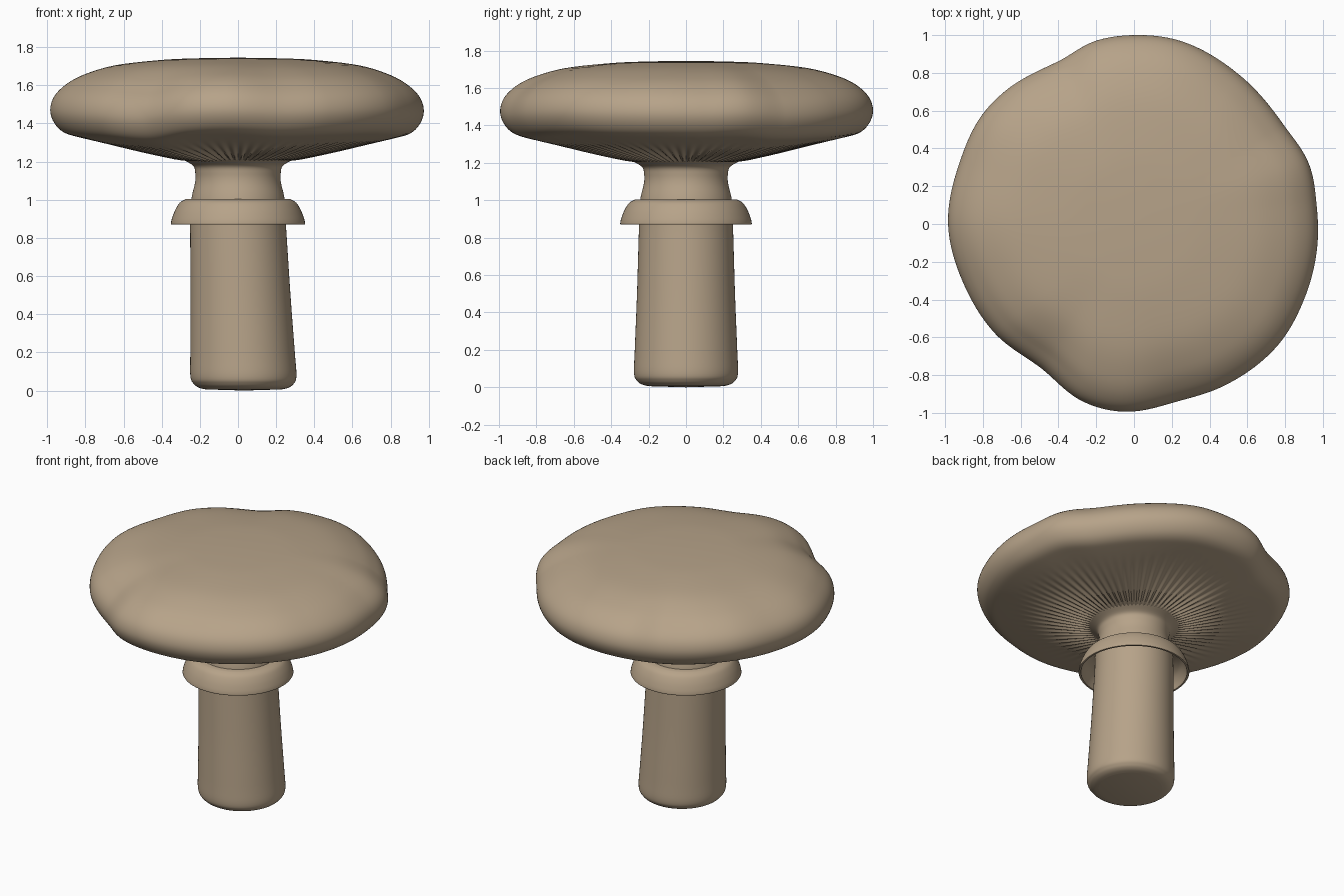
import bpy, bmesh, math

if "Cube" in bpy.data.objects:
    bpy.data.objects.remove(bpy.data.objects["Cube"])

mat = bpy.data.materials.new("mushroom_tan")
mat.diffuse_color = (0.47, 0.365, 0.25, 1)
mat.use_nodes = True
mat.node_tree.nodes["Principled BSDF"].inputs["Base Color"].default_value = mat.diffuse_color


def spline(pts, steps):
    """Catmull-Rom curve through a radius/height profile."""
    out = []
    for i in range(len(pts) - 1):
        p0, p1 = pts[max(i - 1, 0)], pts[i]
        p2, p3 = pts[i + 1], pts[min(i + 2, len(pts) - 1)]
        for s in range(steps):
            t = s / steps
            out.append(tuple(0.5 * (2 * b + (c - a) * t + (2 * a - 5 * b + 4 * c - d) * t * t
                                    + (3 * b - a - 3 * c + d) * t ** 3)
                             for a, b, c, d in zip(p0, p1, p2, p3)))
    return out + [pts[-1]]


def lathe(name, profile, segs, warp, closed=False):
    """Revolve a profile; warp(r, z, angle) returns the final point."""
    bm = bmesh.new()
    rings = [[bm.verts.new(warp(max(r, 0), z, 2 * math.pi * k / segs)) for k in range(segs)]
             for r, z in profile]
    pairs = list(zip(rings, rings[1:]))
    if closed:
        pairs.append((rings[-1], rings[0]))
    for a, b in pairs:
        for k in range(segs):
            n = (k + 1) % segs
            bm.faces.new((a[k], a[n], b[n], b[k]))
    bmesh.ops.remove_doubles(bm, verts=bm.verts, dist=1e-5)
    bmesh.ops.recalc_face_normals(bm, faces=bm.faces)
    me = bpy.data.meshes.new(name)
    bm.to_mesh(me)
    bm.free()
    me.materials.append(mat)
    ob = bpy.data.objects.new(name, me)
    bpy.context.collection.objects.link(ob)
    bpy.ops.object.select_all(action='DESELECT')
    bpy.context.view_layer.objects.active = ob
    ob.select_set(True)
    bpy.ops.object.shade_smooth_by_angle(angle=math.radians(40))
    return ob


# Wavy cap outline: angle in degrees, radius
OUTLINE = [(-160, .955), (-142, .937), (-123, .908), (-106, .978), (-93, .995), (-76, .967),
           (-61, .98), (-40, .996), (-24, .985), (-6, .977), (6, .972), (19, .979), (34, .95),
           (55, .967), (76, 1.0), (90, 1.0), (102, .99), (115, .95), (134, .98), (145, .99),
           (161, .979), (180, .984)]


def outline(angle):
    d = math.degrees(angle)
    d = d - 360 if d > 180 else d
    pts = [(a - 360, r) for a, r in OUTLINE[-3:]] + OUTLINE + [(a + 360, r) for a, r in OUTLINE[:3]]
    for i in range(1, len(pts) - 2):
        (a0, r0), (a1, r1), (a2, r2), (a3, r3) = pts[i - 1:i + 3]
        if a1 <= d <= a2:
            h = a2 - a1
            t = (d - a1) / h
            m1, m2 = (r2 - r0) / (a2 - a0) * h, (r3 - r1) / (a3 - a1) * h
            return ((2 * t**3 - 3 * t * t + 1) * r1 + (t**3 - 2 * t * t + t) * m1
                    + (3 * t * t - 2 * t**3) * r2 + (t**3 - t * t) * m2)


def smooth(a, b, x):
    t = min(max((x - a) / (b - a), 0), 1)
    return t * t * (3 - 2 * t)


SEGS = 576
WAVE = {round(2 * math.pi * k / SEGS, 6): outline(2 * math.pi * k / SEGS) for k in range(SEGS)}


def cap_warp(r, z, a):
    R = WAVE[round(a, 6)]
    w = smooth(0.1, 0.95, r)
    under = z < 1.32
    z2 = z + (R - 0.965) * w * (0.5 if z < 1.6 else 0.5 * (1.745 - z) / 0.145)
    if under:  # fine gill pleats fading toward the rim
        z2 += 0.006 * math.cos(72 * a) * smooth(0.24, 0.34, r) * (1 - smooth(0.4, 0.8, r))
    q = r * (1 + (R - 1) * w)
    return (q * math.cos(a), q * math.sin(a), z2)


# Cap
lathe("cap", spline([(.2, 1.19), (.28, 1.206), (.44, 1.237), (.62, 1.272), (.84, 1.318),
                     (.93, 1.345), (.98, 1.395), (1.0, 1.46), (.98, 1.53), (.92, 1.592),
                     (.82, 1.65), (.65, 1.703), (.4, 1.733), (.2, 1.742), (0, 1.745)], 5),
      SEGS, cap_warp)


# Stem, leaning slightly toward +x at the foot
def stem_warp(r, z, a):
    return (r * math.cos(a) + 0.031 * max(0, 1 - z / 0.87), r * math.sin(a), z)


lathe("stem", [(0, 0)] + spline([(.20, .006), (.235, .015), (.262, .035), (.278, .075), (.274, .2),
                                 (.262, .5), (.251, .87), (.245, 1.0), (.225, 1.09), (.224, 1.14),
                                 (.235, 1.178), (.285, 1.209)], 5), 96, stem_warp)

# Hanging ring, hollow underneath
outer = spline([(.275, 1.003), (.305, .985), (.33, .945), (.347, .9), (.352, .875)], 4)
inner = spline([(.337, .87), (.325, .91), (.30, .95), (.262, .975), (.235, .98)], 4)
lathe("stem_ring", [(.235, 1.005)] + outer + [(.349, .87)] + inner, 96,
      lambda r, z, a: (r * math.cos(a), r * math.sin(a), z), closed=True)
